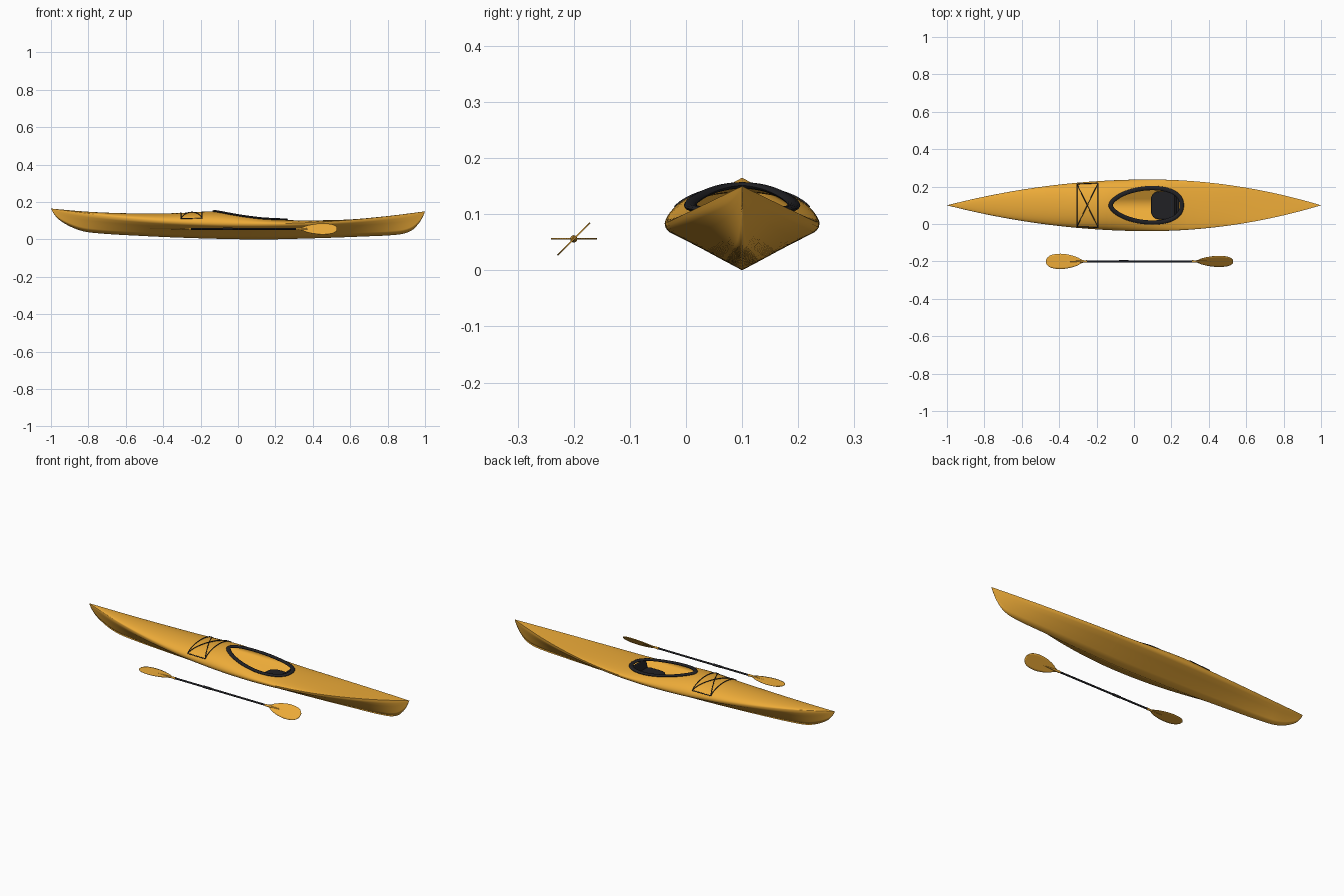
import bpy, bmesh, math
from mathutils import Vector, Matrix

if "Cube" in bpy.data.objects:
    bpy.data.objects.remove(bpy.data.objects["Cube"])

CY = 0.1            # kayak centre line
PY, PZ = -0.2, 0.056  # paddle axis


def material(name, rgb):
    m = bpy.data.materials.new(name)
    m.diffuse_color = (*rgb, 1)
    m.use_nodes = True
    m.node_tree.nodes["Principled BSDF"].inputs["Base Color"].default_value = m.diffuse_color
    return m


ORANGE = material("orange", (0.85, 0.41, 0.04))
BLACK = material("black", (0.015, 0.015, 0.018))


def curve_fn(pts):
    """Smooth interpolation through (x, value) points."""
    n = len(pts)
    slope = []
    for i in range(n):
        a, b = pts[max(i - 1, 0)], pts[min(i + 1, n - 1)]
        slope.append((b[1] - a[1]) / (b[0] - a[0]))

    def f(x):
        x = min(max(x, pts[0][0]), pts[-1][0])
        i = next(k for k in range(n - 1) if x <= pts[k + 1][0])
        (x0, y0), (x1, y1) = pts[i], pts[i + 1]
        h = x1 - x0
        t = (x - x0) / h
        return (y0 * (1 + 2 * t) * (1 - t) ** 2 + h * slope[i] * t * (1 - t) ** 2
                + y1 * t * t * (3 - 2 * t) + h * slope[i + 1] * t * t * (t - 1))
    return f


def finish(obj, mat, angle=40):
    obj.data.materials.append(mat)
    bpy.ops.object.select_all(action='DESELECT')
    obj.select_set(True)
    bpy.context.view_layer.objects.active = obj
    bpy.ops.object.shade_smooth_by_angle(angle=math.radians(angle))
    return obj


def add_bmesh(name, bm, mat, angle=40):
    me = bpy.data.meshes.new(name)
    bm.to_mesh(me)
    bm.free()
    obj = bpy.data.objects.new(name, me)
    bpy.context.collection.objects.link(obj)
    return finish(obj, mat, angle)


def loft(name, rows, mat, closed=False, angle=40):
    """Skin equal-length point rows; closed wraps in both directions."""
    bm = bmesh.new()
    vs = [[bm.verts.new(p) for p in r] for r in rows]
    n, m = len(rows), len(rows[0])
    for i in range(n if closed else n - 1):
        for j in range(m if closed else m - 1):
            a, b = (i + 1) % n, (j + 1) % m
            bm.faces.new((vs[i][j], vs[a][j], vs[a][b], vs[i][b]))
    bmesh.ops.remove_doubles(bm, verts=bm.verts, dist=1e-5)
    if closed:
        bmesh.ops.recalc_face_normals(bm, faces=bm.faces)
    return add_bmesh(name, bm, mat, angle)


# Hull lines: keel and deck ridge seen from the side
keel = curve_fn([(-1, .165), (-.985, .137), (-.95, .1), (-.87, .057), (-.79, .037),
                 (-.5, .018), (-.2, .006), (.12, 0), (.4, .006), (.65, .015),
                 (.865, .027), (.93, .049), (.97, .09), (.99, .125), (1, .15)])
ridge = curve_fn([(-1, .165), (-.8, .148), (-.6, .14), (-.4, .139), (-.25, .144),
                  (-.14, .149), (.03, .133), (.14, .117), (.26, .104), (.4, .102), (.6, .107),
                  (.8, .125), (1, .15)])


def station(x):
    """Half width and edge height at x."""
    t = (x - .08) / (.92 if x > .08 else 1.08)
    return .138 * (1 - t * t), .083 + (.067 if x > .08 else .082) * t * t


def deck(x, y):
    w, zg = station(x)
    r = min(abs(y) / w, 1)
    return zg + max(ridge(x) - zg, 0) * math.sqrt(1 - r * r)


H0, H1 = -.125, .255   # cockpit opening ends


def opening(x):
    s = (x - H0) / (H1 - H0)
    return .184 * s ** .6 * (1 - s) ** .42 if 0 < s < 1 else 0


SIDE = [(.99, .92), (.965, .86), (.93, .81), (.72, .635), (.5, .445), (.25, .22), (0, 0)]


def half_section(x):
    w, zg = station(x)
    zk, rise = min(keel(x), zg), max(ridge(x) - zg, 0)
    a0 = math.asin(opening(x) / w) if w > 1e-6 else 0
    row = []
    for j in range(13):
        a = a0 + (math.pi / 2 - a0) * j / 12
        row.append((x, w * math.sin(a), zg + rise * math.cos(a)))
    return row + [(x, w * u, zk + (zg - zk) * v) for u, v in SIDE]


# Hull in three lengths, the middle one with the cockpit opening
hole = [H0 + (H1 - H0) * (1 - math.cos(math.pi * i / 48)) / 2 for i in range(49)]
parts = {
    "bow_hull": [-1 + .81 * (i / 32) ** 1.6 for i in range(33)],
    "cockpit_hull": [-.19, -.17, -.145] + hole + [.265, .275],
    "stern_hull": [1 - .725 * (1 - i / 32) ** 1.6 for i in range(33)],
}
parts["stern_hull"] = sorted(1 - .725 * (i / 32) ** 1.6 for i in range(33))
for name, xs in parts.items():
    hull = loft(name, [half_section(x) for x in xs], ORANGE, angle=35)
    hull.location.y = CY
    mir = hull.modifiers.new("mirror", 'MIRROR')
    mir.use_axis = (False, True, False)
    mir.merge_threshold = 1e-4

# Cockpit rim: flattened tube following the opening on the deck
path = [Vector((x, opening(x), deck(x, opening(x)))) for x in hole]
path += [Vector((p.x, -p.y, p.z)) for p in path[-2:0:-1]]
rows = []
for i, p in enumerate(path):
    d = path[(i + 1) % len(path)] - path[i - 1]
    out = Vector((-d.y, d.x, 0)).normalized()
    rows.append([p + out * .0115 * math.cos(a) + Vector((0, CY, .003 + .006 * math.sin(a)))
                 for a in (math.tau * k / 10 for k in range(10))])
loft("cockpit_rim", rows, BLACK, closed=True, angle=60)


def rounded_block(name, size, loc, tilt, bevel):
    bm = bmesh.new()
    bmesh.ops.create_cube(bm, size=1)
    bmesh.ops.scale(bm, vec=size, verts=bm.verts)
    thin = min(range(3), key=lambda k: size[k])
    corner = [e for e in bm.edges
              if abs((e.verts[0].co - e.verts[1].co)[thin]) > 1e-6]
    bmesh.ops.bevel(bm, geom=corner, offset=bevel, segments=6, profile=.5, affect='EDGES')
    obj = add_bmesh(name, bm, BLACK)
    obj.location, obj.rotation_euler = loc, (0, tilt, 0)
    b = obj.modifiers.new("soft", 'BEVEL')
    b.width, b.segments = .004, 2


# Seat pan and backrest
rounded_block("seat_pan", (.15, .15, .014), (.165, CY, .058), 0, .045)
rounded_block("seat_back", (.014, .14, .055), (.228, CY, .08), math.radians(15), .02)


# Deck cords: a crossed rectangle lying on the foredeck
def cord(name, a, b):
    cu = bpy.data.curves.new(name, 'CURVE')
    cu.dimensions, cu.bevel_depth, cu.bevel_resolution = '3D', .0022, 1
    cu.use_fill_caps = True
    sp = cu.splines.new('POLY')
    sp.points.add(24)
    for i, pt in enumerate(sp.points):
        t = i / 24
        x, y = a[0] + (b[0] - a[0]) * t, a[1] + (b[1] - a[1]) * t
        pt.co = (x, CY + y, deck(x, y) + .0022, 1)
    obj = bpy.data.objects.new(name, cu)
    bpy.context.collection.objects.link(obj)
    cu.materials.append(BLACK)


F, B = (-.305, .114), (-.192, .119)
f, b = (F[0], -F[1]), (B[0], -B[1])
for i, (p, q) in enumerate([(F, f), (B, b), (F, b), (f, B), (F, B), (f, b)]):
    cord(f"deck_cord_{i + 1}", p, q)


# Paddle shaft, joint and blades
def rod(name, x0, x1, r0, r1, mat):
    bm = bmesh.new()
    bmesh.ops.create_cone(bm, cap_ends=True, segments=16, radius1=r0, radius2=r1,
                          depth=abs(x1 - x0))
    s = 1 if x1 > x0 else -1
    bmesh.ops.rotate(bm, verts=bm.verts, matrix=Matrix.Rotation(s * math.pi / 2, 3, 'Y'))
    bmesh.ops.translate(bm, verts=bm.verts, vec=((x0 + x1) / 2, PY, PZ))
    add_bmesh(name, bm, mat)


rod("paddle_shaft", -.26, .32, .005, .005, BLACK)
rod("paddle_joint", -.08, -.03, .0065, .0065, BLACK)

blade_w = curve_fn([(0, .005), (.12, .008), (.25, .023), (.45, .036), (.65, .041),
                    (.85, .036), (.95, .025), (1, .01)])
for name, s, x0, x1, roll in (("left", -1, -.25, -.47, 0), ("right", 1, .31, .53, 45)):
    rod(f"{name}_blade_neck", x0, x0 + s * .12, .0065, .001, ORANGE)
    rows = []
    for i in range(29):
        t = i / 28
        w = blade_w(t)
        rows.append([(x0 + (x1 - x0) * t, w * k / 4, 0) for k in range(-4, 5)])
    blade = loft(f"{name}_blade", rows, ORANGE)
    blade.location = (0, PY, PZ)
    blade.rotation_euler.x = math.radians(roll)
    sol = blade.modifiers.new("thickness", 'SOLIDIFY')
    sol.thickness, sol.offset = .0025, 0
